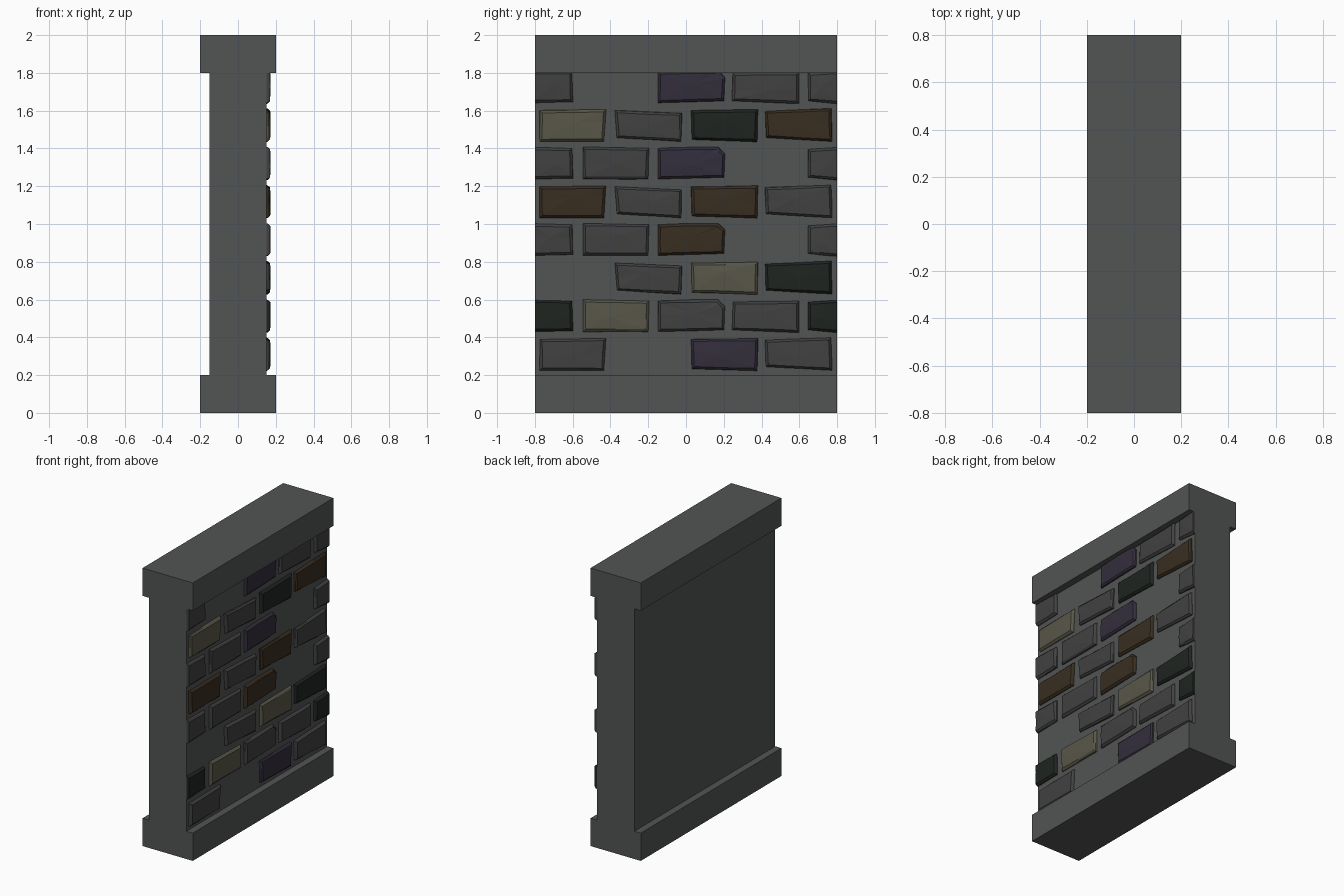
import bpy, bmesh, random

if "Cube" in bpy.data.objects:
    bpy.data.objects.remove(bpy.data.objects["Cube"])
random.seed(4)

COLORS = {
    "wall": (0.085, 0.09, 0.088, 1), "grey": (0.055, 0.053, 0.055, 1),
    "violet": (0.034, 0.028, 0.045, 1), "dark": (0.014, 0.018, 0.015, 1),
    "brown": (0.040, 0.027, 0.015, 1), "sand": (0.10, 0.095, 0.065, 1),
}
MATS = {}
for name, col in COLORS.items():
    MATS[name] = bpy.data.materials.new(name)
    MATS[name].diffuse_color = col


def finish(bm, name, mat):
    bmesh.ops.recalc_face_normals(bm, faces=bm.faces[:])
    me = bpy.data.meshes.new(name)
    bm.to_mesh(me)
    bm.free()
    me.materials.append(MATS[mat])
    ob = bpy.data.objects.new(name, me)
    bpy.context.collection.objects.link(ob)
    return ob


def box(name, hx, z0, z1):
    bm = bmesh.new()
    bmesh.ops.create_cube(bm, size=1)
    for v in bm.verts:
        v.co = (v.co.x * 2 * hx, v.co.y * 1.6, z1 if v.co.z > 0 else z0)
    finish(bm, name, "wall")


# Core slab with base and coping
box("wall_core", 0.15, 0.2, 1.8)
box("wall_base", 0.2, 0.0, 0.2)
box("wall_coping", 0.2, 1.8, 2.0)

# Brick outlines (y, height above row bottom), clockwise from lower left
EVEN = [
    [(-.777, .022), (-.777, .192), (-.421, .197), (-.432, .022)],
    [(-.368, .043), (-.379, .192), (-.019, .176), (-.024, .022)],
    [(.029, .032), (.024, .192), (.384, .197), (.379, .02)],
    [(.421, .043), (.416, .187), (.771, .202), (.777, .022)],
]
ODD = [
    [(-.8, .025), (-.8, .198), (-.601, .193), (-.596, .03)],
    [(-.548, .025), (-.548, .2), (-.193, .193), (-.198, .025)],
    [(-.151, .025), (-.151, .193), (.018, .2), (.172, .2), (.209, .163), (.204, .035)],
    [(.241, .035), (.246, .187), (.601, .193), (.601, .02)],
    [(.644, .035), (.644, .187), (.8, .198), (.8, .02)],
]
# Brick layout, bottom row first (g grey, v violet, d dark, b brown, s sand, - gap)
ROWS = ["g-vg", "dsggd", "-gsd", "ggb-g", "bgbg", "ggv-g", "sgdb", "g-vgg"]
KEY = {"g": "grey", "v": "violet", "d": "dark", "b": "brown", "s": "sand"}


def brick(name, pts, z0, mat):
    # Split each edge so the rough face breaks into facets
    ring = []
    for a, b in zip(pts, pts[1:] + pts[:1]):
        t = random.uniform(0.35, 0.65)
        ring += [a, (a[0] + (b[0] - a[0]) * t, a[1] + (b[1] - a[1]) * t)]
    ys, zs = [p[0] for p in ring], [p[1] for p in ring]
    cy, cz = (min(ys) + max(ys)) / 2, (min(zs) + max(zs)) / 2
    hy, hz = (max(ys) - min(ys)) / 2, (max(zs) - min(zs)) / 2
    bm = bmesh.new()
    loops = []
    for x, inset, rough in ((.14, 0, 0), (.158, .003, .003), (.169, .014, .003)):
        loop = []
        for y, z in ring:
            d = inset + random.uniform(0, rough)
            # Cut ends stay flush with the wall end
            ny = y if abs(y) > .799 else cy + (y - cy) * (1 - d / hy)
            nz = cz + (z - cz) * (1 - d / hz)
            loop.append(bm.verts.new((x + random.uniform(-rough, rough) * .7, ny, z0 + nz)))
        loops.append(loop)
    n = len(ring)
    for lo, hi in zip(loops, loops[1:]):
        for i in range(n):
            bm.faces.new((lo[i], lo[(i + 1) % n], hi[(i + 1) % n], hi[i]))
    # Slightly raised faceted front and flat back
    apex = bm.verts.new((.173, cy + random.uniform(-.2, .2) * hy, z0 + cz + random.uniform(-.2, .4) * hz))
    for i in range(n):
        bm.faces.new((loops[-1][i], loops[-1][(i + 1) % n], apex))
    bm.faces.new(loops[0])
    finish(bm, name, mat)


for r, row in enumerate(ROWS):
    shapes = ODD if r % 2 else EVEN
    for c, k in enumerate(row):
        if k != "-":
            brick(f"brick_row{r + 1}_{c + 1}", shapes[c], 0.2 + 0.202 * r, KEY[k])

for m in bpy.data.materials:
    if m.users and not m.is_grease_pencil:
        m.use_nodes = True
        m.node_tree.nodes["Principled BSDF"].inputs["Base Color"].default_value = m.diffuse_color
